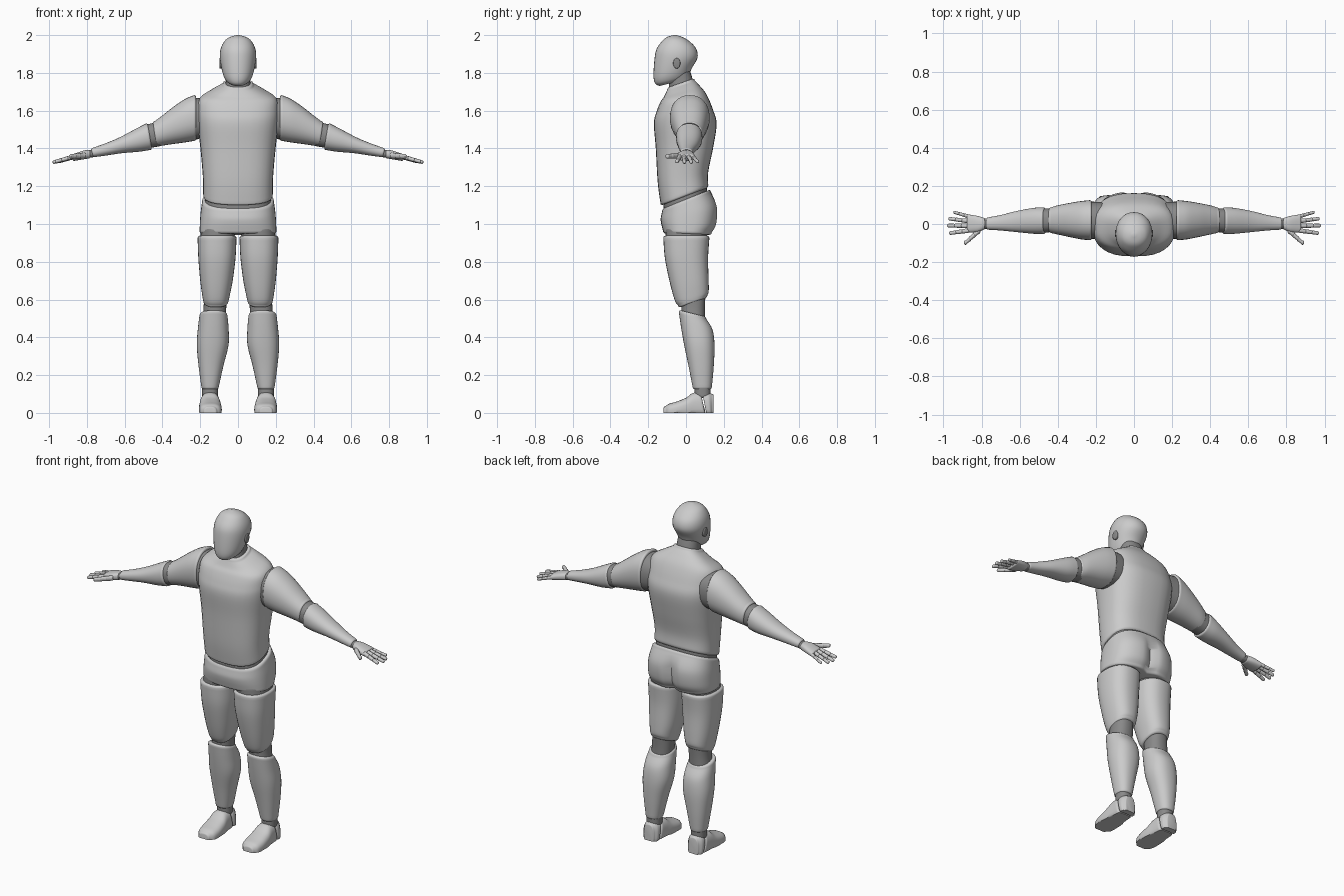
import bpy, bmesh
from math import sin, cos, pi, exp, radians, copysign

dark = bpy.data.materials.new("joint_grey")
dark.diffuse_color = (0.25, 0.25, 0.25, 1)


def smooth_rings(rings, steps):
    """Catmull-Rom interpolation between the given sections."""
    out = []
    for i in range(len(rings) - 1):
        p0, p1, p2, p3 = (rings[max(0, min(len(rings) - 1, i + k))] for k in (-1, 0, 1, 2))
        for s in range(steps):
            u = s / steps
            out.append([0.5 * (2 * b + (c - a) * u + (2 * a - 5 * b + 4 * c - d) * u * u
                               + (3 * b - a - 3 * c + d) * u ** 3)
                        for a, b, c, d in zip(p0, p1, p2, p3)])
    return out + [list(rings[-1])]


def rounded_end(ring, inner, r):
    """Extra sections that roll an end over with radius r."""
    d = copysign(r, ring[0] - inner[0])
    out = []
    for a in (30, 60, 85):
        c = r * (1 - cos(radians(a)))
        t, a0, a1, b0, b1, s = ring
        out.append([t + d * sin(radians(a)), a0 + c, a1 - c, b0 + c, b1 - c, s])
    return out


def loft(name, axis, rings, lip=0.01, e=2.3, n=32, steps=5, mirror=False, joint=False, deform=None):
    """Skin rounded sections (t, a0, a1, b0, b1, slant) placed along an axis."""
    rings = [tuple(r) + (0,) * (6 - len(r)) for r in rings]
    full = smooth_rings(rings, steps)
    if lip:
        full = (rounded_end(full[0], full[1], lip)[::-1] + full
                + rounded_end(full[-1], full[-2], lip))
    bm = bmesh.new()
    loops = []
    for t, a0, a1, b0, b1, s in full:
        loop = []
        for k in range(n):
            c, q = cos(2 * pi * k / n), sin(2 * pi * k / n)
            a = (a0 + a1) / 2 + (a1 - a0) / 2 * copysign(abs(c) ** (2 / e), c)
            db = (b1 - b0) / 2 * copysign(abs(q) ** (2 / e), q)
            b, tt = (b0 + b1) / 2 + db, t + s * db
            co = {'x': (tt, a, b), 'y': (a, tt, b), 'z': (a, b, tt)}[axis]
            loop.append(bm.verts.new(deform(*co) if deform else co))
        loops.append(loop)
    for l0, l1 in zip(loops, loops[1:]):
        for k in range(n):
            bm.faces.new((l0[k], l0[(k + 1) % n], l1[(k + 1) % n], l1[k]))
    bm.faces.new(loops[0])
    bm.faces.new(loops[-1])
    bmesh.ops.recalc_face_normals(bm, faces=bm.faces)
    me = bpy.data.meshes.new(name)
    bm.to_mesh(me)
    bm.free()
    me.polygons.foreach_set("use_smooth", [True] * len(me.polygons))
    me.set_sharp_from_angle(angle=radians(50))
    ob = bpy.data.objects.new(name, me)
    bpy.context.collection.objects.link(ob)
    if mirror:
        ob.modifiers.new("mirror", 'MIRROR').use_mirror_merge = False
    if joint:
        me.materials.append(dark)
    return ob


def sym(t, w, *rest):
    return (t, -w, w) + rest


# Head, ears and neck
loft("head", 'z', [sym(1.748, .045, -.14, 0, .25), sym(1.766, .066, -.163, .015, .25),
                   sym(1.806, .083, -.172, .032, .2), sym(1.88, .096, -.166, .061, 0),
                   sym(1.93, .091, -.154, .053, 0), sym(1.97, .07, -.125, .015, 0),
                   sym(1.99, .042, -.1, -.02, 0), sym(2.0, .008, -.065, -.05, 0)], lip=0, e=2.1)
loft("ear", 'x', [(.08, -.066, -.03, 1.825, 1.877), (.094, -.068, -.03, 1.823, 1.879)],
     lip=.005, mirror=True, joint=True, e=2)
loft("neck", 'z', [sym(1.69, .075, -.095, .04, .35), sym(1.74, .066, -.09, .036, .35),
                   sym(1.8, .062, -.09, .02, .25)], joint=True)

# Trunk
loft("torso", 'z', [sym(1.157, .184, -.135, .118, .38), sym(1.25, .186, -.15, .118, .2),
                    sym(1.4, .199, -.16, .143, 0), sym(1.53, .215, -.17, .162, 0),
                    sym(1.6, .217, -.157, .142, .05), sym(1.665, .203, -.135, .11, .15),
                    sym(1.705, .138, -.115, .072, .3), sym(1.735, .082, -.1, .046, .35)],
     lip=.012, e=2.6)
loft("waist_joint", 'z', [sym(1.08, .175, -.118, .115, .4), sym(1.18, .175, -.12, .108, .4)],
     e=2.6, joint=True)


def buttocks(x, y, z):
    if y > 0:
        y -= .03 * exp(-(x / .03) ** 2) * min(1, max(0, (1.16 - z) / .08)) * y / .16
    return x, y, z


loft("pelvis", 'z', [sym(.96, .203, -.122, .14, -.03), sym(1.0, .202, -.131, .163, 0),
                     sym(1.06, .198, -.134, .167, .2), sym(1.118, .19, -.127, .132, .4)],
     lip=.014, e=2.6, n=48, deform=buttocks)

# Legs
loft("hip_joint", 'z', [(.9, .02, .203, -.108, .112), (.97, .015, .195, -.108, .112)],
     mirror=True, joint=True)
loft("thigh", 'z', [(.926, .008, .214, -.12, .124), (.82, .013, .21, -.112, .117),
                    (.7, .028, .2, -.088, .12), (.62, .044, .189, -.06, .12, .25),
                    (.595, .05, .184, -.042, .113, .35)], lip=.012, e=2.4, mirror=True)
loft("knee_joint", 'z', [(.65, .06, .18, -.035, .105), (.56, .062, .182, -.025, .1),
                         (.49, .065, .19, -.025, .1)], mirror=True, joint=True)
loft("shin", 'z', [(.515, .056, .204, -.038, .108, -.25), (.45, .05, .212, -.027, .14, -.1),
                   (.36, .05, .218, -.01, .151), (.25, .077, .209, .013, .147),
                   (.137, .102, .194, .035, .137)], lip=.012, mirror=True)
loft("ankle_joint", 'z', [(.09, .106, .19, .045, .13), (.14, .106, .19, .045, .13)],
     mirror=True, joint=True)


def sole(x, y, z):
    return x, y, max(0, z)


loft("foot", 'y', [(-.108, .11, .185, -.03, .036), (-.09, .092, .2, -.03, .048),
                   (-.05, .086, .207, -.03, .06), (0, .088, .206, -.03, .08),
                   (.04, .094, .202, -.03, .104, -.1), (.082, .098, .198, -.03, .11, -.2)],
     e=2.6, mirror=True, deform=sole)
loft("heel", 'y', [(.107, .098, .198, -.03, .11, -.2), (.125, .1, .196, -.03, .108, -.1),
                   (.138, .112, .184, -.03, .1)], lip=.008, e=2.6, mirror=True, deform=sole)

# Arms
loft("shoulder_joint", 'x', [(.17, -.075, .115, 1.455, 1.665), (.24, -.08, .118, 1.445, 1.668)],
     mirror=True, joint=True)
loft("upper_arm", 'x', [(.232, -.085, .125, 1.44, 1.682), (.28, -.08, .12, 1.432, 1.662),
                        (.34, -.068, .11, 1.424, 1.622), (.4, -.055, .098, 1.415, 1.575),
                        (.433, -.048, .088, 1.411, 1.544, .12)], e=2.2, mirror=True)
loft("elbow_joint", 'x', [(.42, -.042, .082, 1.412, 1.54, .12), (.49, -.046, .08, 1.4, 1.523, .15)],
     mirror=True, joint=True)
loft("forearm", 'x', [(.476, -.053, .087, 1.392, 1.532, .15), (.53, -.051, .084, 1.383, 1.505, .15),
                      (.62, -.042, .067, 1.375, 1.459, .15), (.7, -.034, .047, 1.363, 1.426, .15),
                      (.764, -.03, .035, 1.354, 1.404, .15)], e=2.2, mirror=True)
loft("wrist_joint", 'x', [(.75, -.025, .03, 1.356, 1.4), (.8, -.025, .03, 1.348, 1.388)],
     mirror=True, joint=True)

# Hands
loft("palm", 'x', [(.79, -.03, .033, 1.347, 1.392), (.82, -.042, .042, 1.342, 1.388),
                   (.868, -.045, .05, 1.334, 1.372)], lip=.008, e=2.5, mirror=True)


def digit(name, base, tip, r, parts=3):
    """Rounded finger sections running from base to tip."""
    for i in range(parts):
        rings = []
        for f in (i + .12, i + .5, i + .9):
            u = f / parts
            x, y, z = (p + (q - p) * u for p, q in zip(base, tip))
            w = r * (1 - .25 * u)
            rings.append((x, y - w, y + w, z - w, z + w))
        loft(f"{name}_{i + 1}", 'x', rings, lip=r * .55, e=2, n=16, steps=2, mirror=True)


digit("index_finger", (.868, -.034, 1.357), (.966, -.048, 1.33), .0125)
digit("middle_finger", (.868, -.01, 1.357), (.978, -.008, 1.327), .0125)
digit("ring_finger", (.868, .015, 1.356), (.97, .028, 1.327), .012)
digit("little_finger", (.862, .038, 1.355), (.945, .062, 1.33), .0105)
digit("thumb", (.812, -.034, 1.363), (.886, -.1, 1.358), .0155)
